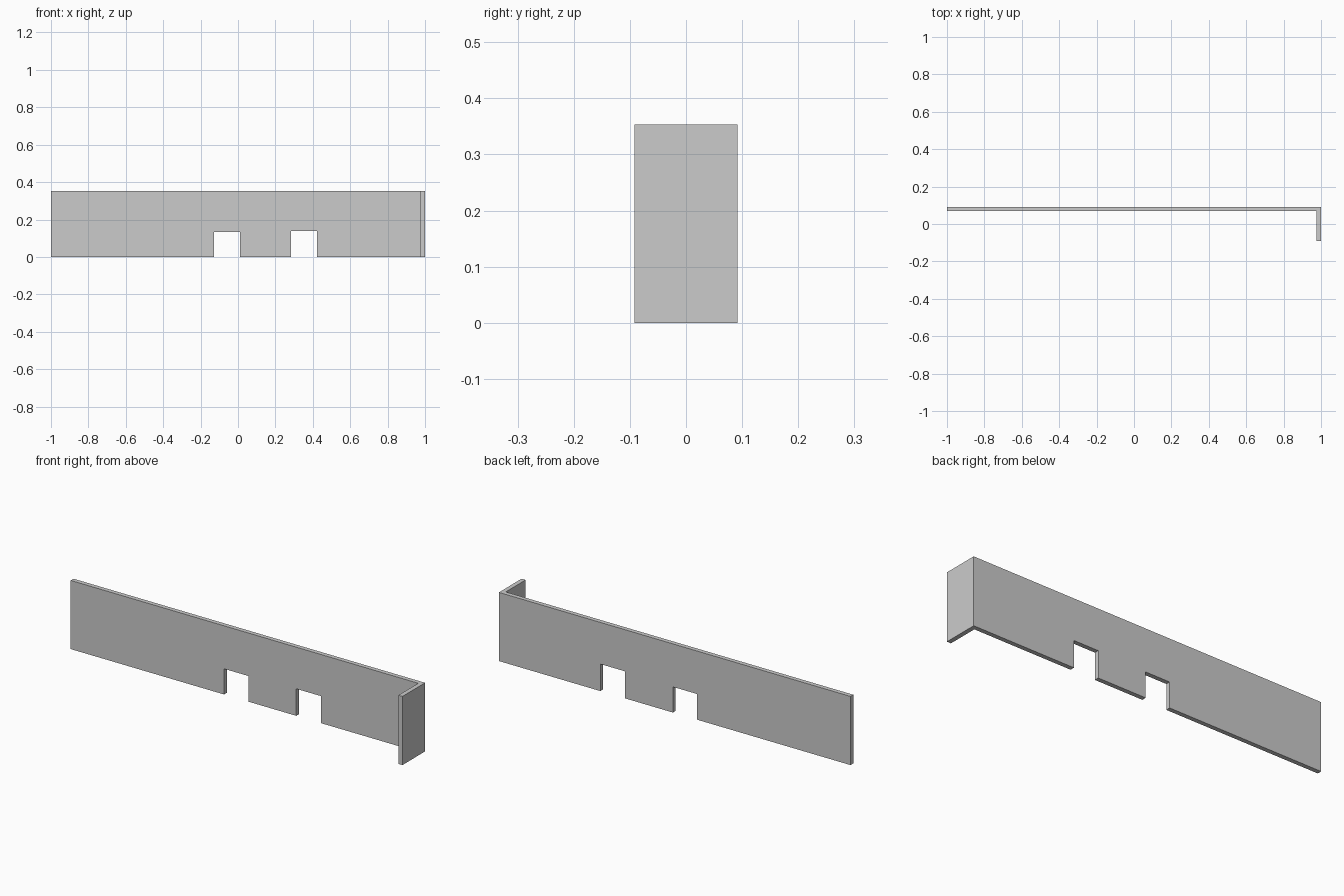
import bpy, bmesh

if "Cube" in bpy.data.objects:
    bpy.data.objects.remove(bpy.data.objects["Cube"])

HEIGHT, HALF_DEPTH, THICK = 0.353, 0.092, 0.023


def prism(name, outline, z0, z1):
    """Extrude a counter-clockwise floor outline from z0 to z1."""
    bm = bmesh.new()
    face = bm.faces.new([bm.verts.new((x, y, z0)) for x, y in outline])
    ext = bmesh.ops.extrude_face_region(bm, geom=[face], use_keep_orig=True)
    top = [v for v in ext["geom"] if isinstance(v, bmesh.types.BMVert)]
    bmesh.ops.translate(bm, verts=top, vec=(0, 0, z1 - z0))
    bmesh.ops.recalc_face_normals(bm, faces=bm.faces)
    mesh = bpy.data.meshes.new(name)
    bm.to_mesh(mesh)
    bm.free()
    obj = bpy.data.objects.new(name, mesh)
    bpy.context.collection.objects.link(obj)
    return obj


# L-shaped wall: long back panel with a short return at the right end
d, inner = HALF_DEPTH, HALF_DEPTH - THICK
wall = prism("corner_wall", [(-1, inner), (1 - THICK, inner), (1 - THICK, -d),
                             (1, -d), (1, d), (-1, d)], 0, HEIGHT)
bpy.context.view_layer.objects.active = wall

# Two doorway openings cut up from the floor: left, right, height
for x0, x1, h in [(-0.128, 0.01, 0.132), (0.283, 0.423, 0.139)]:
    cutter = prism("doorway_cutter", [(x0, 0), (x1, 0), (x1, 0.2), (x0, 0.2)], -0.1, h)
    cutter.hide_render = True
    mod = wall.modifiers.new("doorway", 'BOOLEAN')
    mod.operation = 'DIFFERENCE'
    mod.solver = 'EXACT'
    mod.object = cutter
    bpy.ops.object.modifier_apply(modifier=mod.name)
    bpy.data.objects.remove(cutter)
